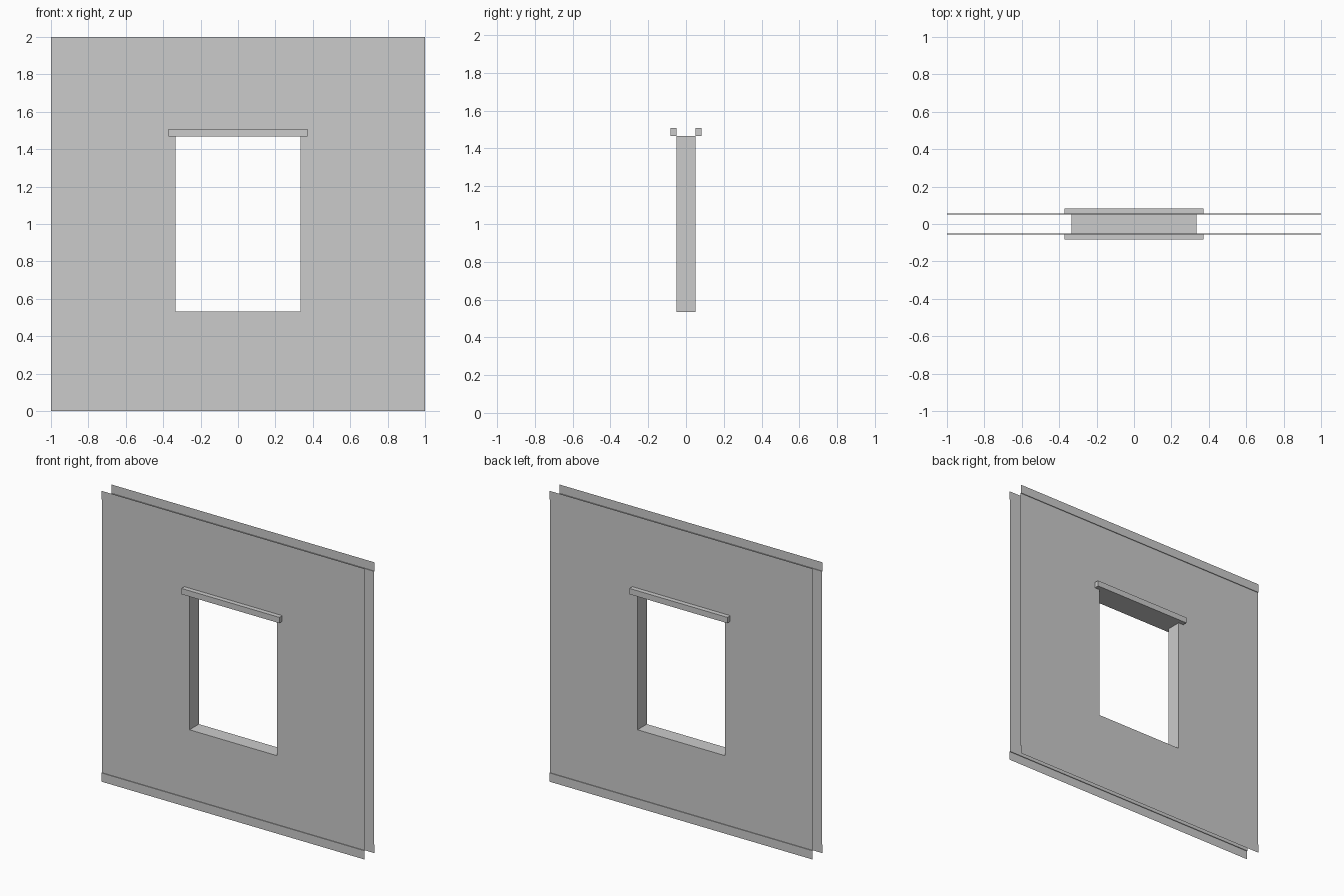
import bpy
import bmesh

cube = bpy.data.objects.get("Cube")
if cube:
    bpy.data.objects.remove(cube, do_unlink=True)

# Main dimensions
HALF_W, HEIGHT = 1.0, 2.0
WALL_Y, TRIM_Y, TRIM_H = 0.051, 0.056, 0.06
WIN_X, WIN_LOW, WIN_HIGH = 0.333, 0.533, 1.467
LINTEL_X, LINTEL_H, LINTEL_Y = 0.372, 0.04, 0.083

grey = bpy.data.materials.new("plain_grey")
grey.use_nodes = True
colour = (0.6, 0.6, 0.6, 1)
grey.diffuse_color = colour
grey.node_tree.nodes["Principled BSDF"].inputs["Base Color"].default_value = colour


def finish(name, bm):
    mesh = bpy.data.meshes.new(name)
    bm.to_mesh(mesh)
    bm.free()
    mesh.materials.append(grey)
    obj = bpy.data.objects.new(name, mesh)
    bpy.context.collection.objects.link(obj)
    return obj


def strip_sheet(name, side, profile, xs, hole=None):
    """Extrude an open (depth, height) profile along x, skipping one hole cell."""
    bm = bmesh.new()
    rows = [[bm.verts.new((x, side * y, z)) for x in xs] for y, z in profile]
    for r in range(len(profile) - 1):
        for c in range(len(xs) - 1):
            if (r, c) == hole:
                continue
            quad = [rows[r][c], rows[r][c + 1], rows[r + 1][c + 1], rows[r + 1][c]]
            bm.faces.new(quad if side < 0 else quad[::-1])
    return finish(name, bm)


def box(name, low, high):
    bm = bmesh.new()
    bmesh.ops.create_cube(bm, size=1)
    for v in bm.verts:
        v.co = [high[i] if v.co[i] > 0 else low[i] for i in range(3)]
    return finish(name, bm)


# Thin wall skins with a stepped-out trim band along the bottom and top
wall_profile = [(TRIM_Y, 0), (TRIM_Y, TRIM_H), (WALL_Y, TRIM_H),
                (WALL_Y, WIN_LOW), (WALL_Y, WIN_HIGH),
                (WALL_Y, HEIGHT - TRIM_H), (TRIM_Y, HEIGHT - TRIM_H),
                (TRIM_Y, HEIGHT)]
columns = [-HALF_W, -WIN_X, WIN_X, HALF_W]

for label, side in (("front", -1), ("back", 1)):
    strip_sheet(label + "_wall", side, wall_profile, columns, hole=(3, 1))
    # Lintel above the opening
    ys = sorted((side * WALL_Y, side * LINTEL_Y))
    box(label + "_lintel", (-LINTEL_X, ys[0], WIN_HIGH),
        (LINTEL_X, ys[1], WIN_HIGH + LINTEL_H))

# Window reveal joining the two skins, facing into the opening
bm = bmesh.new()
corners = [(-WIN_X, WIN_LOW), (WIN_X, WIN_LOW), (WIN_X, WIN_HIGH), (-WIN_X, WIN_HIGH)]
front, back = [[bm.verts.new((x, y, z)) for x, z in corners] for y in (-WALL_Y, WALL_Y)]
for i in range(4):
    j = (i + 1) % 4
    bm.faces.new((front[i], front[j], back[j], back[i]))
finish("window_reveal", bm)
